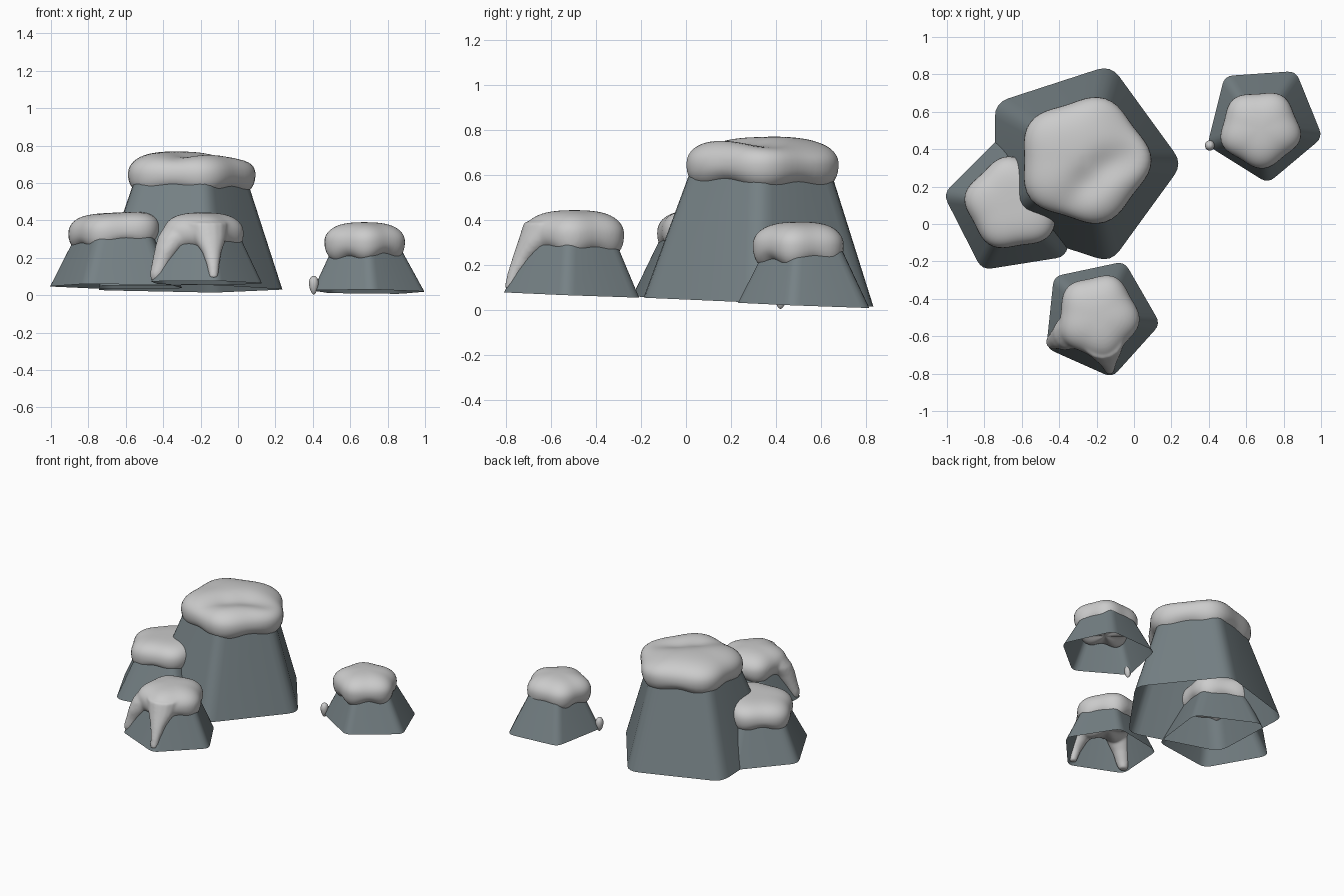
import bpy, bmesh, math
from mathutils import Vector

if "Cube" in bpy.data.objects:
    bpy.data.objects.remove(bpy.data.objects["Cube"])


def ground(x, y):
    # the rock bases follow a gently sloping plane
    return 0.045 - 0.038 * y - 0.008 * x


def make_object(name, bm):
    bmesh.ops.recalc_face_normals(bm, faces=bm.faces[:])
    me = bpy.data.meshes.new(name)
    bm.to_mesh(me)
    bm.free()
    ob = bpy.data.objects.new(name, me)
    bpy.context.collection.objects.link(ob)
    bpy.ops.object.select_all(action='DESELECT')
    ob.select_set(True)
    bpy.context.view_layer.objects.active = ob
    return ob


def rounded_pentagon(radius, turn, f=0.12, steps=5):
    c = [Vector((math.cos(a), math.sin(a))) * radius
         for a in (math.radians(turn + 72 * i) for i in range(5))]
    pts = []
    for i in range(5):
        a, b = c[i].lerp(c[i - 1], f), c[i].lerp(c[(i + 1) % 5], f)
        for s in range(steps):
            t = s / (steps - 1)
            pts.append(a.lerp(c[i], t).lerp(c[i].lerp(b, t), t))
    return pts


def loft(bm, rings):
    for a, b in zip(rings, rings[1:]):
        n = len(a)
        for i in range(n):
            bm.faces.new((a[i], a[(i + 1) % n], b[(i + 1) % n], b[i]))


rock_mat = bpy.data.materials.new("slate")
rock_mat.diffuse_color = (0.18, 0.22, 0.235, 1)
rock_mat.use_nodes = True
rock_mat.node_tree.nodes["Principled BSDF"].inputs["Base Color"].default_value = rock_mat.diffuse_color


# tapered five-sided rock, hollow underneath
def rock(name, x, y, radius, turn, top, top_radius, shift=(0, 0)):
    bm = bmesh.new()
    low = [bm.verts.new((x + p.x, y + p.y, ground(x + p.x, y + p.y)))
           for p in rounded_pentagon(radius, turn)]
    high = [bm.verts.new((x + shift[0] + p.x, y + shift[1] + p.y, top))
            for p in rounded_pentagon(top_radius, turn, 0.17)]
    loft(bm, [low, high])
    ob = make_object(name, bm)
    ob.data.materials.append(rock_mat)
    bpy.ops.object.shade_smooth_by_angle(angle=math.radians(40))


# puffy snow pillow following the pentagon of its rock
def pillow(bm, x, y, rx, ry, turn, z0, z1, dips=(), tilt=0.0, dome=0.0):
    n, m = 60, 36
    zc, h = (z0 + z1) / 2, (z1 - z0) / 2
    rings = []
    for j in range(1, m):
        t = 2 * j / m - 1
        phi = math.copysign(math.pi / 2 * (1 - (1 - abs(t)) ** 2), t)
        rho = math.cos(phi) ** 0.5
        up = math.copysign(abs(math.sin(phi)) ** 0.9, math.sin(phi))
        ring = []
        for i in range(n):
            th = 2 * math.pi * i / n
            wave = math.cos(5 * (th - math.radians(turn)))
            r = rho * (1 + 0.055 * wave)
            px, py = x + rx * r * math.cos(th), y + ry * r * math.sin(th)
            z = zc + h * up + tilt * (px - x)
            if up > 0:
                z -= sum(d * up * math.exp(-((px - dx) ** 2 + (py - dy) ** 2) / s ** 2)
                         for dx, dy, s, d in dips)
                z -= dome * up * rho * rho
            else:
                z += (0.022 * wave + 0.008 * math.sin(2 * th)) * up * rho
            ring.append(bm.verts.new((px, py, z)))
        rings.append(ring)
    loft(bm, rings)
    bm.faces.new(rings[0])
    bm.faces.new(rings[-1])


# tapering drip made of rings along a bent path
def drip(bm, path):
    rings = []
    for px, py, pz, r in path:
        rings.append([bm.verts.new((px + r * math.cos(a), py + r * math.sin(a), pz))
                      for a in (2 * math.pi * i / 16 for i in range(16))])
    loft(bm, rings)
    bm.faces.new(rings[0])
    bm.faces.new(rings[-1])


def snow(name, *args, drips=(), **kw):
    bm = bmesh.new()
    pillow(bm, *args, **kw)
    for d in drips:
        drip(bm, d)
    ob = make_object(name, bm)
    if drips:
        mod = ob.modifiers.new("fuse", 'REMESH')
        mod.mode = 'VOXEL'
        mod.voxel_size = 0.008
        mod.use_smooth_shade = True
        mod = ob.modifiers.new("melt", 'SMOOTH')
        mod.factor = 0.5
        mod.iterations = 14
    bpy.ops.object.shade_smooth()


# rocks
rock("big_rock", -0.295, 0.322, 0.555, 0, 0.64, 0.335, (0.02, 0.01))
rock("left_rock", -0.637, 0.10, 0.388, 27, 0.34, 0.235)
rock("front_rock", -0.185, -0.50, 0.328, -6, 0.33, 0.20)
rock("right_rock", 0.693, 0.542, 0.325, -14, 0.28, 0.185, (-0.01, -0.01))

# snow caps
snow("big_snow_cap", -0.265, 0.34, 0.34, 0.33, 0, 0.52, 0.77, dome=0.01,
     dips=((-0.33, 0.12, 0.09, 0.015), (-0.25, 0.22, 0.09, 0.03),
           (-0.15, 0.31, 0.09, 0.03), (-0.03, 0.36, 0.1, 0.03), (-0.05, 0.6, 0.15, 0.025)))
snow("left_snow_cap", -0.645, 0.11, 0.25, 0.24, 27, 0.24, 0.442, tilt=0.05)
snow("right_snow_cap", 0.675, 0.507, 0.21, 0.2, -14, 0.18, 0.39, dome=0.02)
snow("front_snow_cap", -0.192, -0.495, 0.212, 0.22, -6, 0.225, 0.442, dome=0.02,
     drips=(((-0.28, -0.54, 0.39, 0.10), (-0.335, -0.575, 0.31, 0.095),
             (-0.37, -0.60, 0.25, 0.075), (-0.405, -0.615, 0.18, 0.054),
             (-0.43, -0.63, 0.115, 0.042), (-0.437, -0.63, 0.075, 0.028)),
            ((-0.17, -0.60, 0.39, 0.12), (-0.155, -0.65, 0.31, 0.095),
             (-0.14, -0.72, 0.23, 0.052), (-0.133, -0.76, 0.16, 0.034),
             (-0.13, -0.785, 0.09, 0.024))))

# small fallen snow drop beside the right rock
bm = bmesh.new()
bmesh.ops.create_uvsphere(bm, u_segments=20, v_segments=12, radius=1)
for v in bm.verts:
    taper = 1 + 0.25 * v.co.z
    v.co = Vector((0.405 + 0.025 * v.co.x * taper, 0.42 + 0.027 * v.co.y * taper,
                   0.053 + 0.05 * v.co.z))
make_object("snow_drop", bm)
bpy.ops.object.shade_smooth()
